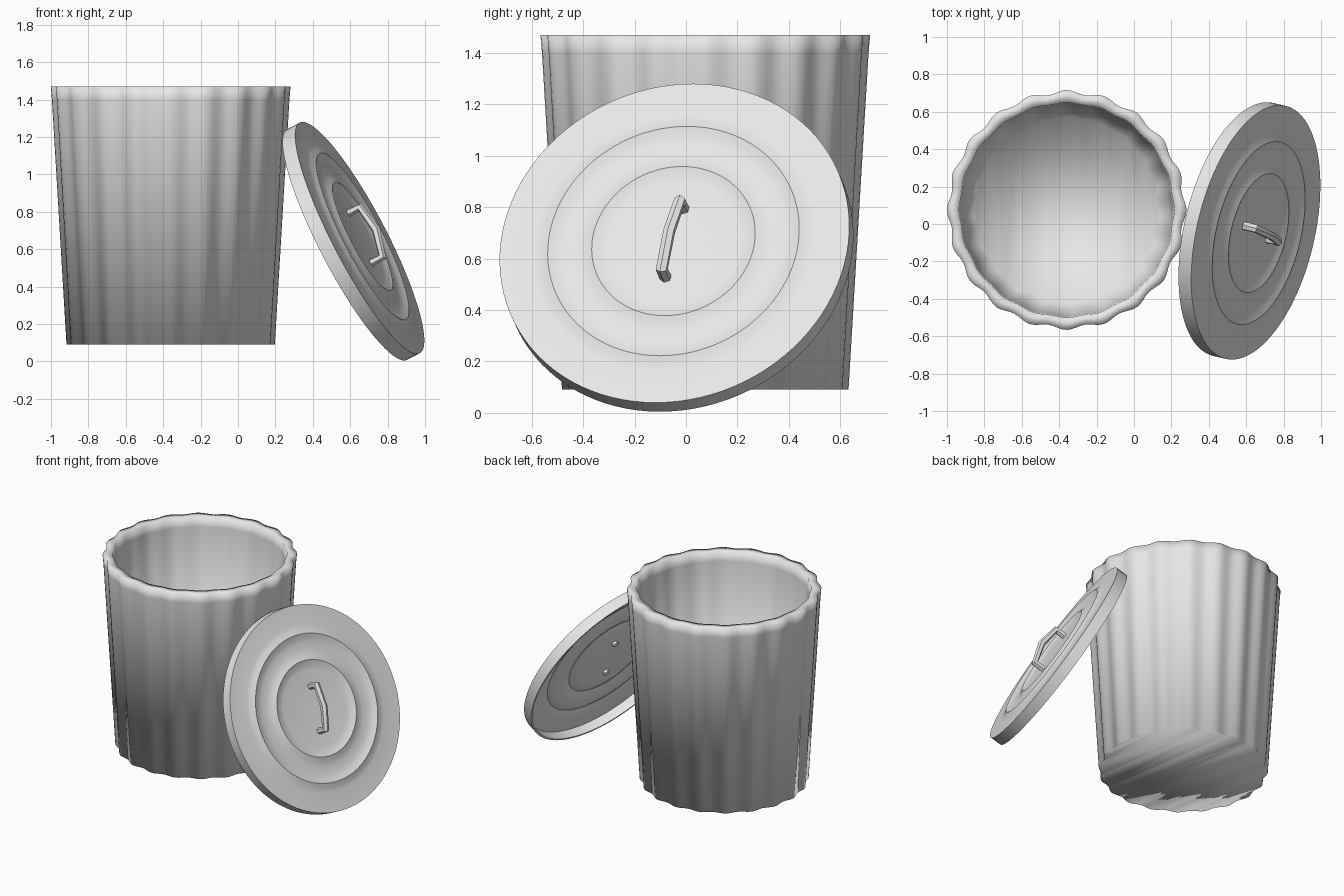
import bpy
import bmesh
from math import cos, sin, tau
from mathutils import Matrix, Vector

cube = bpy.data.objects.get("Cube")
if cube:
    bpy.data.objects.remove(cube, do_unlink=True)

# One plain metal colour
metal = bpy.data.materials.new("galvanised grey")
metal.use_nodes = True
GREY = (0.8, 0.8, 0.8, 1)
metal.diffuse_color = GREY
metal.node_tree.nodes["Principled BSDF"].inputs["Base Color"].default_value = GREY


def lathe(name, profile, segments, lobes=0):
    """Revolve (radius, height, flute depth) points; cap both ends."""
    bm = bmesh.new()
    rings = []
    for radius, z, depth in profile:
        ring = []
        for i in range(segments):
            a = tau * i / segments
            r = radius + depth * cos(lobes * a)
            ring.append(bm.verts.new((r * cos(a), r * sin(a), z)))
        rings.append(ring)
    for low, high in zip(rings, rings[1:]):
        for i in range(segments):
            j = (i + 1) % segments
            bm.faces.new((low[i], low[j], high[j], high[i]))
    bm.faces.new(rings[0][::-1])
    bm.faces.new(rings[-1])
    bmesh.ops.recalc_face_normals(bm, faces=bm.faces)
    mesh = bpy.data.meshes.new(name)
    bm.to_mesh(mesh)
    bm.free()
    mesh.materials.append(metal)
    mesh.shade_smooth()
    obj = bpy.data.objects.new(name, mesh)
    bpy.context.collection.objects.link(obj)
    return obj


def smooth_by_angle(obj, angle):
    bpy.ops.object.select_all(action="DESELECT")
    obj.select_set(True)
    bpy.context.view_layer.objects.active = obj
    bpy.ops.object.shade_smooth_by_angle(angle=angle)


# Fluted can: outer wall, rim, inner wall and floor
can = lathe("can_body", [
    (0.547, 0.09, 0.01), (0.625, 1.40, 0.01), (0.631, 1.47, 0.01),
    (0.572, 1.47, 0.004), (0.568, 1.40, 0.004), (0.495, 0.14, 0.004),
], 160, 20)
can.location = (-0.36, 0.075, 0)

# Lid frame: z points out of the lid, x runs along the handle
normal = Vector((0.868, -0.207, 0.452)).normalized()
along = Vector((-0.4, 0.23, 0.89))
along = (along - normal * along.dot(normal)).normalized()
side = normal.cross(along)
lid_frame = Matrix((along, side, normal)).transposed().to_4x4()
lid_frame.translation = (0.651, -0.045, 0.66)

# Pressed lid sheet with two raised rings and a hollow skirt
SHEET = 0.012
top = [(0.02, 0), (0.26, 0), (0.29, 0.004), (0.325, 0.018), (0.36, 0.004),
       (0.39, 0), (0.44, 0), (0.465, 0.004), (0.5, 0.018), (0.535, 0.004),
       (0.56, 0), (0.695, 0)]
skirt = [(0.695, -0.078), (0.683, -0.078), (0.683, -SHEET)]
under = [(r, z - SHEET) for r, z in reversed(top[:-1])]
lid = lathe("lid", [(r, z, 0) for r, z in top + skirt + under], 96)
lid.matrix_world = lid_frame
smooth_by_angle(lid, 0.6)

# Handle: a bent bar whose feet pass through the lid
path = [(-0.15, -0.03), (-0.15, 0.07), (0, 0.1), (0.15, 0.07), (0.15, -0.03)]
curve = bpy.data.curves.new("handle_path", "CURVE")
curve.dimensions = "3D"
curve.bevel_depth = 0.024
curve.bevel_resolution = 1
curve.use_fill_caps = True
spline = curve.splines.new("POLY")
spline.points.add(len(path) - 1)
for point, (x, z) in zip(spline.points, path):
    point.co = (x, 0, z, 1)
curve.materials.append(metal)
handle = bpy.data.objects.new("lid_handle", curve)
bpy.context.collection.objects.link(handle)
handle.matrix_world = lid_frame
bpy.ops.object.select_all(action="DESELECT")
handle.select_set(True)
bpy.context.view_layer.objects.active = handle
bpy.ops.object.convert(target="MESH")
smooth_by_angle(bpy.context.object, 0.9)
